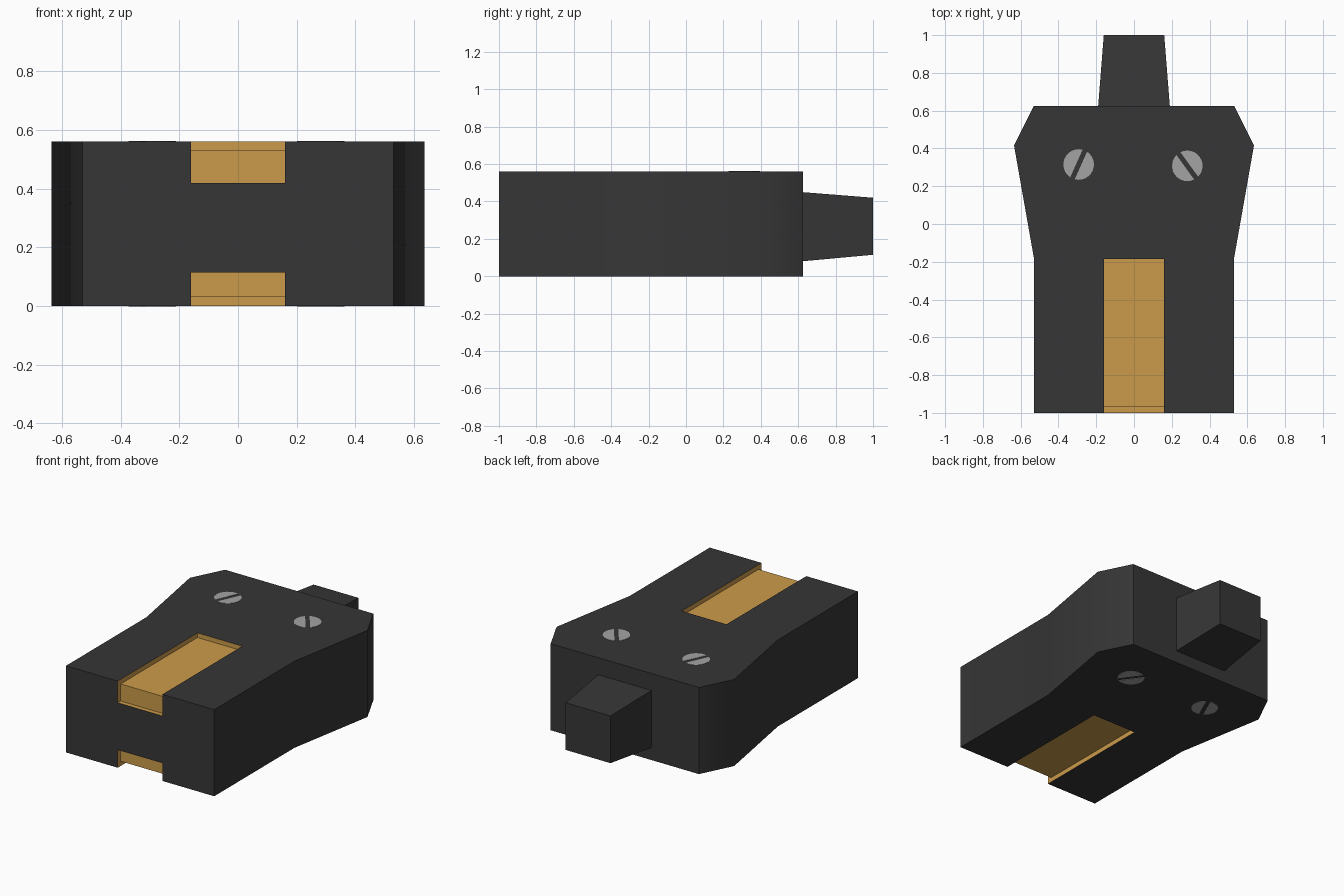
import bpy, bmesh, math
from mathutils import Vector

if "Cube" in bpy.data.objects:
    bpy.data.objects.remove(bpy.data.objects["Cube"])


def material(name, rgb):
    m = bpy.data.materials.new(name)
    m.diffuse_color = (*rgb, 1)
    m.use_nodes = True
    m.node_tree.nodes["Principled BSDF"].inputs["Base Color"].default_value = m.diffuse_color
    return m


BLACK = material("black plastic", (0.037, 0.037, 0.037))
GOLD = material("gold contact", (0.60, 0.33, 0.07))
STEEL = material("steel grey", (0.36, 0.37, 0.36))
H = 0.56


def prism(name, points, offset, mat):
    """Extrude a closed planar outline of 3D points by an offset vector."""
    bm = bmesh.new()
    face = bm.faces.new([bm.verts.new(p) for p in points])
    ext = bmesh.ops.extrude_face_region(bm, geom=[face])
    verts = [v for v in ext["geom"] if isinstance(v, bmesh.types.BMVert)]
    bmesh.ops.translate(bm, vec=Vector(offset), verts=verts)
    # the source face may be kept or dropped by the extrude, so cap if open
    bmesh.ops.holes_fill(bm, edges=[e for e in bm.edges if e.is_boundary])
    bmesh.ops.recalc_face_normals(bm, faces=bm.faces)
    mesh = bpy.data.meshes.new(name)
    bm.to_mesh(mesh)
    bm.free()
    mesh.materials.append(mat)
    ob = bpy.data.objects.new(name, mesh)
    bpy.context.collection.objects.link(ob)
    return ob


def activate(ob):
    bpy.ops.object.select_all(action="DESELECT")
    ob.select_set(True)
    bpy.context.view_layer.objects.active = ob


# Plug body
half = [(0.53, -1), (0.53, -0.18), (0.635, 0.415), (0.53, 0.625)]
outline = half + [(-x, y) for x, y in reversed(half)]
body = prism("plug_body", [(x, y, 0) for x, y in outline], (0, 0, H), BLACK)
body.data.materials.append(GOLD)
activate(body)

# L-shaped contact recesses on top and underside, wrapping over the front
W = 0.16
for outer, floor, lip in ((0.7, 0.53, 0.42), (-0.14, 0.03, 0.115)):
    prof = [(-1.1, lip), (-0.97, lip), (-0.97, floor),
            (-0.185, floor), (-0.185, outer), (-1.1, outer)]
    cutter = prism("recess_cutter", [(-W, y, z) for y, z in prof], (2 * W, 0, 0), GOLD)
    cutter.hide_render = True
    mod = body.modifiers.new("recess", "BOOLEAN")
    mod.operation = "DIFFERENCE"
    mod.solver = "EXACT"
    mod.object = cutter
    bpy.ops.object.modifier_apply(modifier=mod.name)
    bpy.data.objects.remove(cutter)

# Gold on every face lying within the recess width
for p in body.data.polygons:
    inside = all(abs(body.data.vertices[i].co.x) < W + 0.005 for i in p.vertices)
    p.material_index = 1 if inside else 0
bpy.ops.object.shade_smooth_by_angle(angle=math.radians(40))

# Tapered cable outlet
outlet = prism("cable_outlet", [(-0.19, 0.62, 0.08), (0.19, 0.62, 0.08),
                                (0.19, 0.62, 0.45), (-0.19, 0.62, 0.45)],
               (0, 0.38, 0), BLACK)
for v in outlet.data.vertices:
    if v.co.y > 0.9:
        v.co.x *= 0.16 / 0.19
        v.co.z = 0.115 if v.co.z < 0.25 else 0.42

# Slotted screw heads: two disc segments each side of the slot, top and underside
R, GAP = 0.081, 0.013
start = math.asin(GAP / R)
for side, cx, cy, turn in (("left", -0.293, 0.315, 66), ("right", 0.282, 0.308, 126)):
    for level, z in (("top", H - 0.002), ("bottom", -0.002)):
        for k in range(2):
            base = math.radians(turn) + k * math.pi
            angles = [base + start + (math.pi - 2 * start) * i / 12 for i in range(13)]
            prism(f"screw_{side}_{level}_{k + 1}",
                  [(cx + R * math.cos(a), cy + R * math.sin(a), z) for a in angles],
                  (0, 0, 0.004), STEEL)
